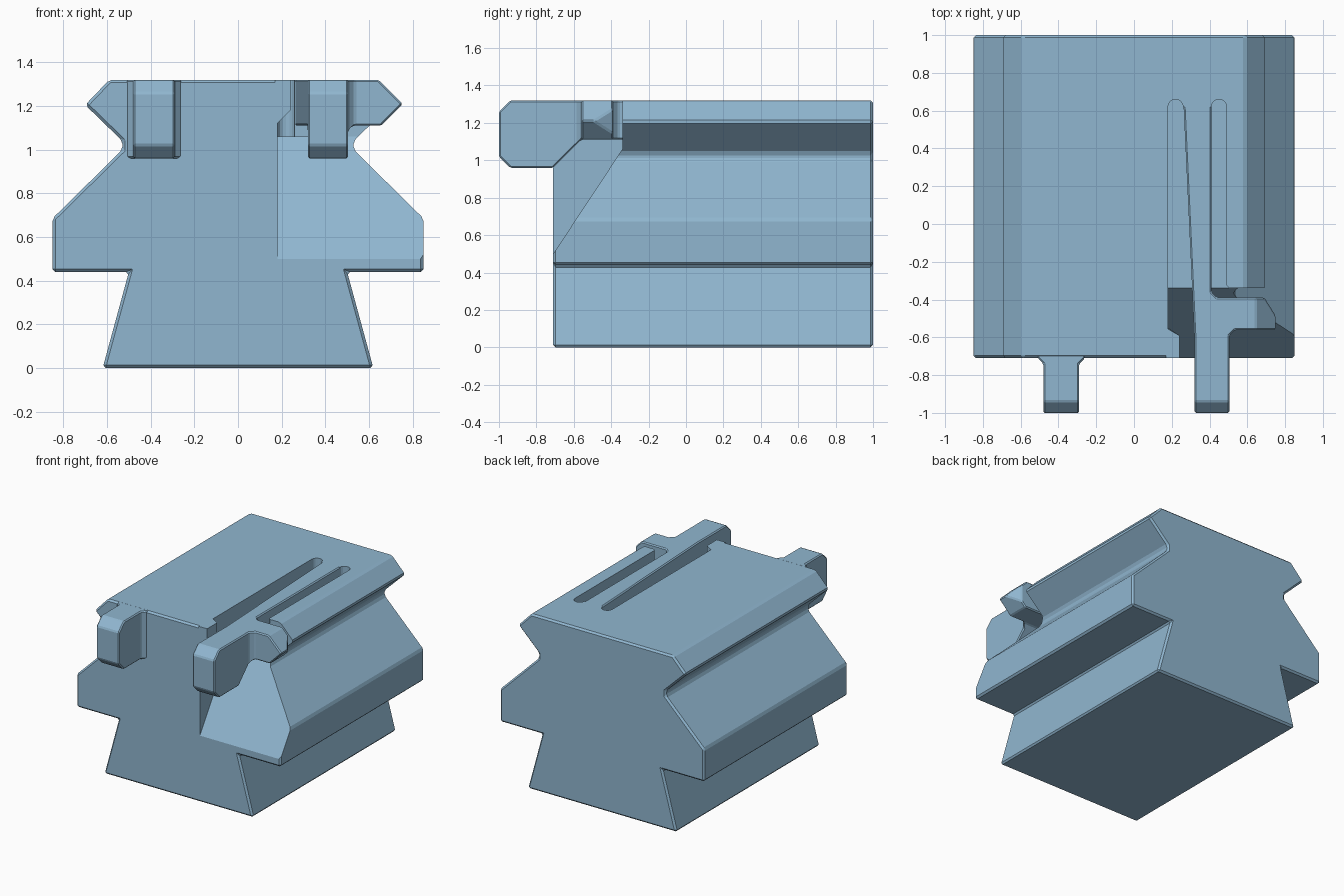
import bpy, bmesh, math

if "Cube" in bpy.data.objects:
    bpy.data.objects.remove(bpy.data.objects["Cube"])

blue = bpy.data.materials.new("dusty blue")
blue.diffuse_color = (0.28, 0.47, 0.63, 1)
blue.use_nodes = True
blue.node_tree.nodes["Principled BSDF"].inputs["Base Color"].default_value = blue.diffuse_color


def prism(name, outline, axis, lo, hi):
    """Extrude a 2D outline along the given axis (x: yz, y: xz, z: xy)."""
    place = {"x": lambda a, b, t: (t, a, b),
             "y": lambda a, b, t: (a, t, b),
             "z": lambda a, b, t: (a, b, t)}[axis]
    bm = bmesh.new()
    low = [bm.verts.new(place(a, b, lo)) for a, b in outline]
    high = [bm.verts.new(place(a, b, hi)) for a, b in outline]
    bm.faces.new(low)
    bm.faces.new(high)
    for i in range(len(low)):
        j = (i + 1) % len(low)
        bm.faces.new((low[i], low[j], high[j], high[i]))
    bmesh.ops.recalc_face_normals(bm, faces=bm.faces)
    mesh = bpy.data.meshes.new(name)
    bm.to_mesh(mesh)
    bm.free()
    mesh.materials.append(blue)
    obj = bpy.data.objects.new(name, mesh)
    bpy.context.collection.objects.link(obj)
    return obj


def apply(obj, mod):
    bpy.context.view_layer.objects.active = obj
    bpy.ops.object.modifier_apply(modifier=mod.name)


def combine(obj, other, operation):
    mod = obj.modifiers.new("combine", "BOOLEAN")
    mod.operation = operation
    mod.solver = "EXACT"
    mod.object = other
    apply(obj, mod)
    bpy.data.objects.remove(other)


def bevel(obj, width):
    mod = obj.modifiers.new("edge", "BEVEL")
    mod.width = width
    mod.segments = 1
    mod.limit_method = "ANGLE"
    mod.angle_limit = math.radians(25)
    apply(obj, mod)


# Body: mirrored dovetail profile run front to back
half = [(0.62, 0), (0.50, 0.44), (0.85, 0.44), (0.85, 0.685), (0.53, 1.0),
        (0.53, 1.04), (0.70, 1.205), (0.59, 1.32)]
body = prism("body", half + [(-x, z) for x, z in reversed(half)], "y", -0.71, 1.0)
bevel(body, 0.013)

# Sloped recess in the front right corner
combine(body, prism("recess", [(-0.8, 0.364), (-0.34, 1.06), (-0.34, 1.5), (-0.8, 1.5)],
                    "x", 0.18, 1.0), "DIFFERENCE")


# Space around and below the spring arm, with two round slot ends
def slot_end(cx):
    return [(cx - 0.04 * math.cos(math.pi * i / 8), 0.62 + 0.04 * math.sin(math.pi * i / 8))
            for i in range(9)]


space = [(0.18, -0.5)] + slot_end(0.22) + slot_end(0.45) + \
        [(0.49, -0.325), (0.505, -0.341), (0.505, -0.5)]
combine(body, prism("arm_space", space, "z", 1.06, 1.5), "DIFFERENCE")

# Lip on the left wall of the recess
lip = prism("recess_lip", [(0.17, 1.32), (0.24, 1.32), (0.24, 1.18), (0.18, 1.12),
                           (0.17, 1.12)], "y", -0.71, -0.55)
for v in lip.data.vertices:
    if v.co.x > 0.2 and v.co.y > -0.6:
        v.co.y = -0.59

# Side profile shared by both front tabs
side = [(-1, 1.02), (-0.94, 0.96), (-0.71, 0.96), (-0.56, 1.11), (0.8, 1.11),
        (0.8, 1.32), (-0.94, 1.32), (-1, 1.26)]

# Fixed left tab with flared root
tab = prism("fixed_tab", [(-0.29, -1.1), (-0.29, -0.74), (-0.26, -0.71), (-0.26, -0.69),
                          (-0.51, -0.69), (-0.51, -0.71), (-0.48, -0.74), (-0.48, -1.1)],
            "z", 0.8, 1.5)
combine(tab, prism("tab_side", side, "x", -0.7, 0), "INTERSECT")
bevel(tab, 0.008)

# Spring arm with tab in front and pointed hook at the side
arm = prism("spring_arm", [(0.32, -1.1), (0.32, -0.60), (0.262, 0.635), (0.41, 0.635),
                           (0.41, -0.36), (0.44, -0.39), (0.69, -0.39), (0.765, -0.51),
                           (0.765, -0.56), (0.535, -0.56), (0.505, -0.59), (0.505, -1.1)],
            "z", 0.8, 1.5)
combine(arm, prism("arm_side", side, "x", 0, 1), "INTERSECT")
combine(arm, prism("hook_front", [(0, 0.9), (0.45, 0.9), (0.755, 1.21), (0.60, 1.365),
                                  (0, 1.365)], "y", -1.2, 0.9), "INTERSECT")
bevel(arm, 0.008)
